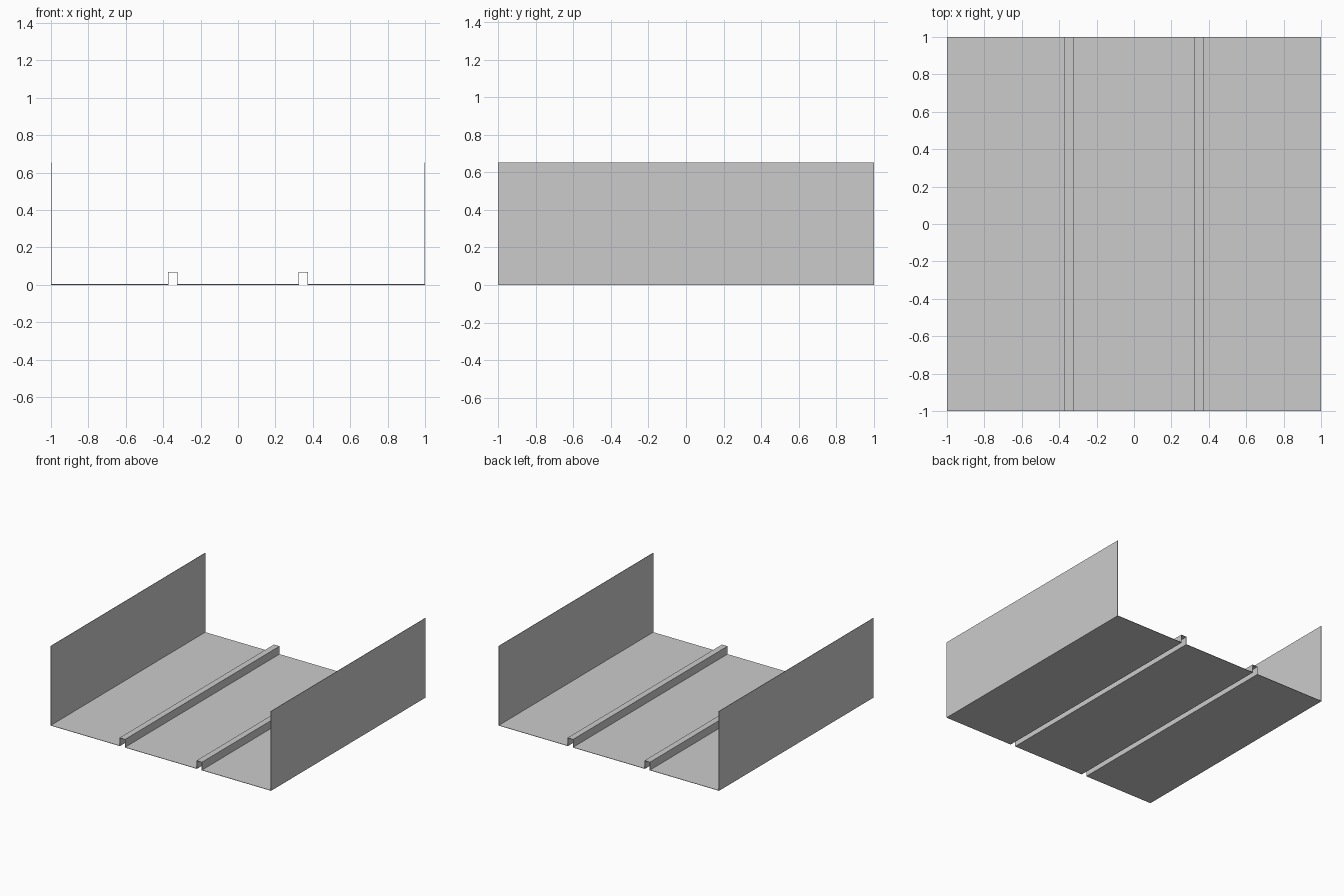
import bpy
import bmesh

cube = bpy.data.objects.get("Cube")
if cube:
    bpy.data.objects.remove(cube, do_unlink=True)

HALF = 1.0          # half width and half length
WALL = 0.653        # side wall height
RIB_IN, RIB_OUT, RIB_TOP = 0.327, 0.371, 0.065
SHEET = 0.003       # sheet thickness

# Plain grey metal
metal = bpy.data.materials.new("grey_metal")
metal.use_nodes = True
grey = (0.6, 0.6, 0.6, 1.0)
metal.diffuse_color = grey
metal.node_tree.nodes["Principled BSDF"].inputs["Base Color"].default_value = grey

# Half cross-section from the centre outwards: floor, raised rib, floor, wall
half = [(RIB_IN, 0), (RIB_IN, RIB_TOP), (RIB_OUT, RIB_TOP),
        (RIB_OUT, 0), (HALF, 0), (HALF, WALL)]
profile = [(-x, z) for x, z in reversed(half)] + half

# Folded sheet running front to back
bm = bmesh.new()
front = [bm.verts.new((x, -HALF, z)) for x, z in profile]
back = [bm.verts.new((x, HALF, z)) for x, z in profile]
for i in range(len(profile) - 1):
    bm.faces.new((front[i], front[i + 1], back[i + 1], back[i]))
mesh = bpy.data.meshes.new("folded_panel")
bm.to_mesh(mesh)
bm.free()
mesh.materials.append(metal)
panel = bpy.data.objects.new("folded_panel", mesh)
bpy.context.collection.objects.link(panel)

# Sheet thickness grows inwards, keeping the outer size
solid = panel.modifiers.new("sheet_thickness", 'SOLIDIFY')
solid.thickness = SHEET
solid.offset = 1
solid.use_even_offset = True
